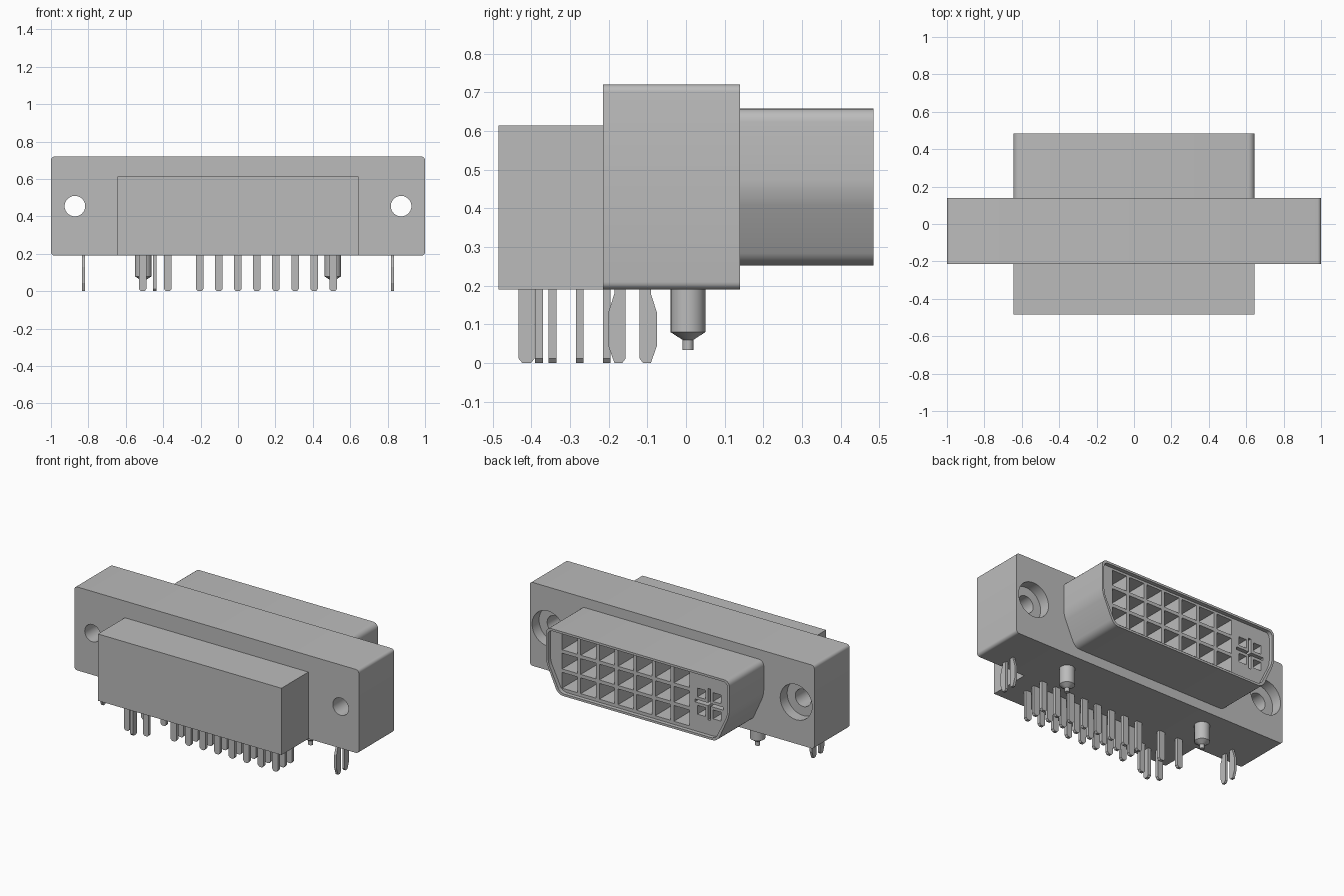
import bpy, bmesh, math
from mathutils import Vector

old = bpy.data.objects.get("Cube")
if old:
    bpy.data.objects.remove(old, do_unlink=True)

grey = bpy.data.materials.new("light_grey")
grey.use_nodes = True
COLOUR = (0.5, 0.5, 0.5, 1)
grey.diffuse_color = COLOUR
grey.node_tree.nodes["Principled BSDF"].inputs["Base Color"].default_value = COLOUR


def finish(name, bm):
    bmesh.ops.recalc_face_normals(bm, faces=bm.faces)
    mesh = bpy.data.meshes.new(name)
    bm.to_mesh(mesh)
    bm.free()
    mesh.materials.append(grey)
    ob = bpy.data.objects.new(name, mesh)
    bpy.context.collection.objects.link(ob)
    return ob


def add_prism(bm, pts, lo, hi, axis="y", fillet=0):
    """Extrude a profile (x,z along y, or y,z along x), rounding its corners."""
    def place(a, z, t):
        return Vector((a, t, z) if axis == "y" else (t, a, z))
    low = [bm.verts.new(place(a, z, lo)) for a, z in pts]
    high = [bm.verts.new(place(a, z, hi)) for a, z in pts]
    n = len(pts)
    bm.faces.new(low)
    bm.faces.new(high[::-1])
    for i in range(n):
        j = (i + 1) % n
        bm.faces.new((low[i], low[j], high[j], high[i]))
    if fillet:
        edges = [bm.edges.get((a, b)) for a, b in zip(low, high)]
        bmesh.ops.bevel(bm, geom=edges, offset=fillet, segments=5,
                        affect='EDGES', profile=0.5)


def rect(x, z, w, h):
    return [(x - w, z - h), (x + w, z - h), (x + w, z + h), (x - w, z + h)]


def circle(x, z, r, n=40):
    return [(x + r * math.cos(2 * math.pi * i / n),
             z + r * math.sin(2 * math.pi * i / n)) for i in range(n)]


def prism(name, pts, lo, hi, axis="y", fillet=0):
    bm = bmesh.new()
    add_prism(bm, pts, lo, hi, axis, fillet)
    return finish(name, bm)


def cut(target, cutter):
    mod = target.modifiers.new("cut", 'BOOLEAN')
    mod.operation = 'DIFFERENCE'
    mod.solver = 'EXACT'
    mod.object = cutter
    bpy.context.view_layer.objects.active = target
    bpy.ops.object.modifier_apply(modifier=mod.name)
    bpy.data.objects.remove(cutter, do_unlink=True)


def smooth(ob):
    bpy.ops.object.select_all(action='DESELECT')
    ob.select_set(True)
    bpy.context.view_layer.objects.active = ob
    bpy.ops.object.shade_smooth_by_angle(angle=math.radians(25))


# Flange with counterbored mounting holes
flange = prism("flange", rect(0, 0.455, 1, 0.265), -0.215, 0.14, fillet=0.02)
for radius, start in ((0.112, 0.07), (0.055, -0.3)):
    bm = bmesh.new()
    for side in (-1, 1):
        add_prism(bm, circle(side * 0.872, 0.455, radius), start, 0.2)
    cut(flange, finish("hole_cutter", bm))
smooth(flange)

# Plain housing on the front
prism("front_housing", rect(0, 0.402, 0.645, 0.212), -0.485, -0.215)


# Keyed shroud with a thin rim and contact openings
def shroud_profile(inset):
    w, top, base = 0.645 - inset, 0.658 - inset, 0.252 + inset
    return [(-w, top), (-w, 0.44), (-w + 0.085, base),
            (w - 0.085, base), (w, 0.44), (w, top)]


shroud = prism("shroud", shroud_profile(0), 0.14, 0.485, fillet=0.035)
cut(shroud, prism("rim_cutter", shroud_profile(0.014), 0.46, 0.55, fillet=0.03))

bm = bmesh.new()
DEEP, OUT = 0.2, 0.6
for col in range(7):
    for row in range(3):
        add_prism(bm, rect(0.495 - 0.131 * col, 0.58 - 0.122 * row, 0.054, 0.05), DEEP, OUT)
cx, cz, arm, slit = -0.485, 0.458, 0.1, 0.009
for sx in (-1, 1):
    for sz in (-1, 1):
        add_prism(bm, rect(cx + sx * 0.055, cz + sz * 0.055, 0.028, 0.028), DEEP, OUT)
# Cross-shaped slot
plus = []
for k in range(4):
    c, s = round(math.cos(k * math.pi / 2)), round(math.sin(k * math.pi / 2))
    for a, b in ((arm, -slit), (arm, slit), (slit, slit)):
        plus.append((cx + a * c - b * s, cz + a * s + b * c))
add_prism(bm, plus, DEEP, OUT)
cut(shroud, finish("contact_cutter", bm))
smooth(shroud)


# Solder pins with chamfered tips
def pin_profile(c, w):
    return [(c - w, 0.2), (c - w, 0.012), (c - w + 0.01, 0),
            (c + w - 0.01, 0), (c + w, 0.012), (c + w, 0.2)]


bm = bmesh.new()
for y in (-0.205, -0.275, -0.345):
    for i in range(8):
        x = -0.205 + 0.102 * i
        add_prism(bm, pin_profile(x, 0.02), y - 0.01, y + 0.01)
finish("signal_pins", bm)

bm = bmesh.new()
for x in (-0.51, -0.375):
    for y in (-0.205, -0.38):
        add_prism(bm, pin_profile(x, 0.02), y - 0.01, y + 0.01)
finish("analog_pins", bm)
prism("ground_pin", pin_profile(-0.412, 0.021), -0.455, -0.435, axis="x")

# Locating pegs turned from stacked cone sections
for side, label in ((-1, "right"), (1, "left")):
    bm = bmesh.new()
    rings = []
    for r, z in ((0.045, 0.2), (0.045, 0.08), (0.014, 0.06), (0.014, 0.034)):
        rings.append([bm.verts.new((a, b, z)) for a, b in circle(side * 0.507, 0.005, r, 24)])
    for upper, lower in zip(rings, rings[1:]):
        for i in range(24):
            j = (i + 1) % 24
            bm.faces.new((upper[i], upper[j], lower[j], lower[i]))
    bm.faces.new(rings[0])
    bm.faces.new(rings[-1])
    smooth(finish(label + "_locating_peg", bm))

# Split board locks with bulging prongs
for side, label in ((-1, "right"), (1, "left")):
    bm = bmesh.new()
    for s in (-1, 1):
        prong = [(0.018, 0.2), (0.047, 0.2), (0.047, 0.18), (0.063, 0.13),
                 (0.063, 0.045), (0.047, 0), (0.027, 0), (0.018, 0.012)]
        add_prism(bm, [(-0.138 + s * a, z) for a, z in prong],
                  side * 0.825 - 0.008, side * 0.825 + 0.008, axis="x")
    finish(label + "_board_lock", bm)
